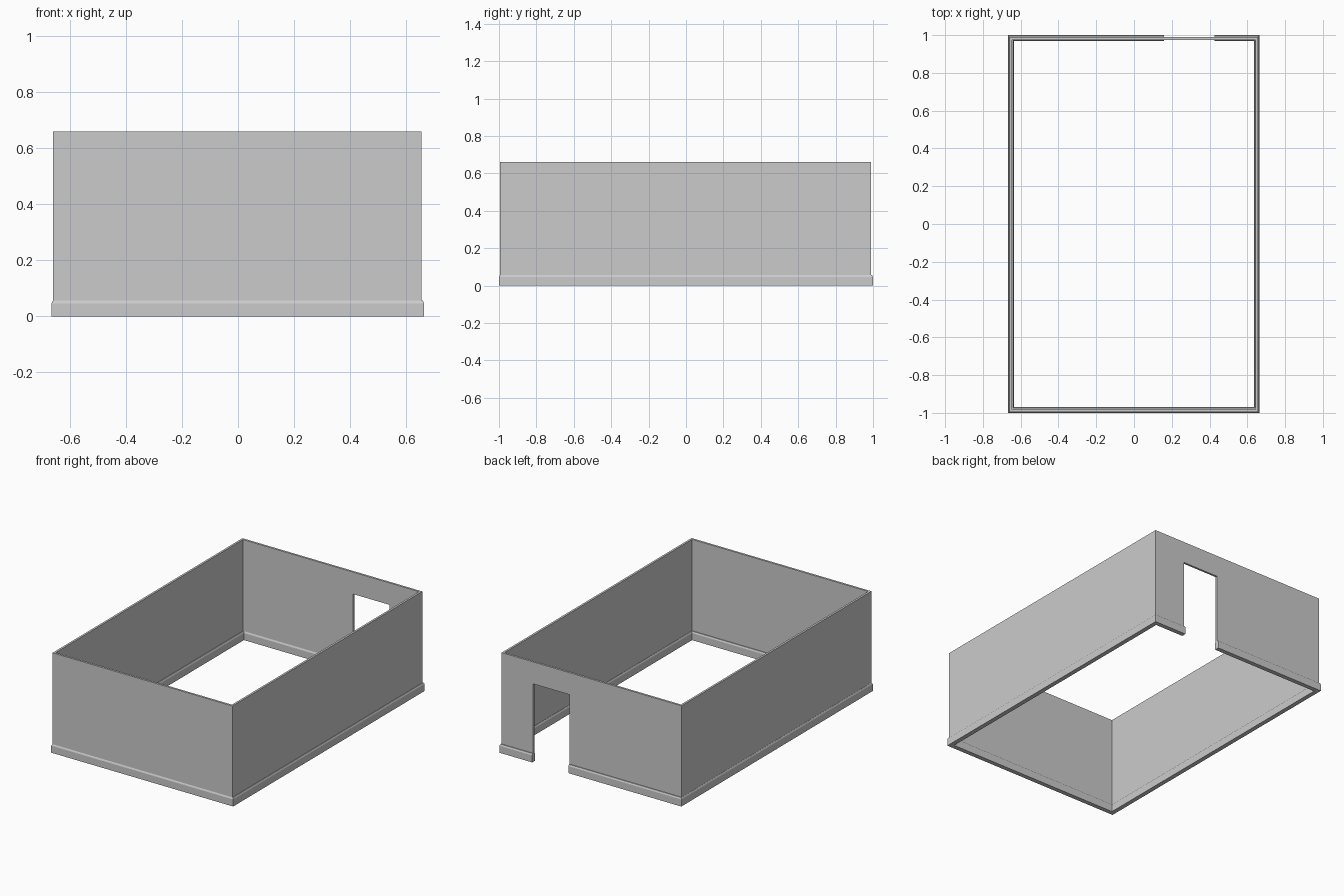
import bpy, bmesh

if "Cube" in bpy.data.objects:
    bpy.data.objects.remove(bpy.data.objects["Cube"])

DOOR_L, DOOR_R, DOOR_TOP = 0.16, 0.425, 0.515
WALL_TOP, SKIRT_TOP = 0.66, 0.056


def sweep_room(name, bounds, profile):
    """Sweep an (inset, z) section round the room from one door jamb to the other."""
    x0, x1, y0, y1 = bounds
    # corner x, corner y, inward direction x, inward direction y
    path = [(DOOR_L, y1, 0, -1), (x0, y1, 1, -1), (x0, y0, 1, 1),
            (x1, y0, -1, 1), (x1, y1, -1, -1), (DOOR_R, y1, 0, -1)]
    bm = bmesh.new()
    rings = [[bm.verts.new((x + dx * d, y + dy * d, z)) for d, z in profile]
             for x, y, dx, dy in path]
    n = len(profile)
    for a, b in zip(rings, rings[1:]):
        for i in range(n):
            j = (i + 1) % n
            bm.faces.new((a[i], a[j], b[j], b[i]))
    bm.faces.new(rings[0])
    bm.faces.new(rings[-1])
    return finish(name, bm)


def finish(name, bm):
    bmesh.ops.recalc_face_normals(bm, faces=bm.faces)
    mesh = bpy.data.meshes.new(name)
    bm.to_mesh(mesh)
    bm.free()
    obj = bpy.data.objects.new(name, mesh)
    bpy.context.collection.objects.link(obj)
    return obj


def box(name, lo, hi):
    bm = bmesh.new()
    bmesh.ops.create_cube(bm, size=1)
    for v in bm.verts:
        v.co = [(a + b) / 2 + c * (b - a) for a, b, c in zip(lo, hi, v.co)]
    return finish(name, bm)


# Skirting board with rounded upper edges, inside and outside the wall
W = 0.03
half = [(0, 0), (0, 0.046), (0.002, 0.051), (0.005, SKIRT_TOP)]
sweep_room("skirting", (-0.666, 0.665, -1.0, 1.0),
           half + [(W - d, z) for d, z in reversed(half)])

# Thin walls standing on the skirting
T = 0.014
WALL = (-0.660, 0.656, -0.995, 0.989)
sweep_room("walls", WALL,
           [(0, SKIRT_TOP), (0, WALL_TOP), (T, WALL_TOP), (T, SKIRT_TOP)])

# Wall piece above the doorway
box("door_lintel", (DOOR_L, WALL[3] - T, DOOR_TOP), (DOOR_R, WALL[3], WALL_TOP))
